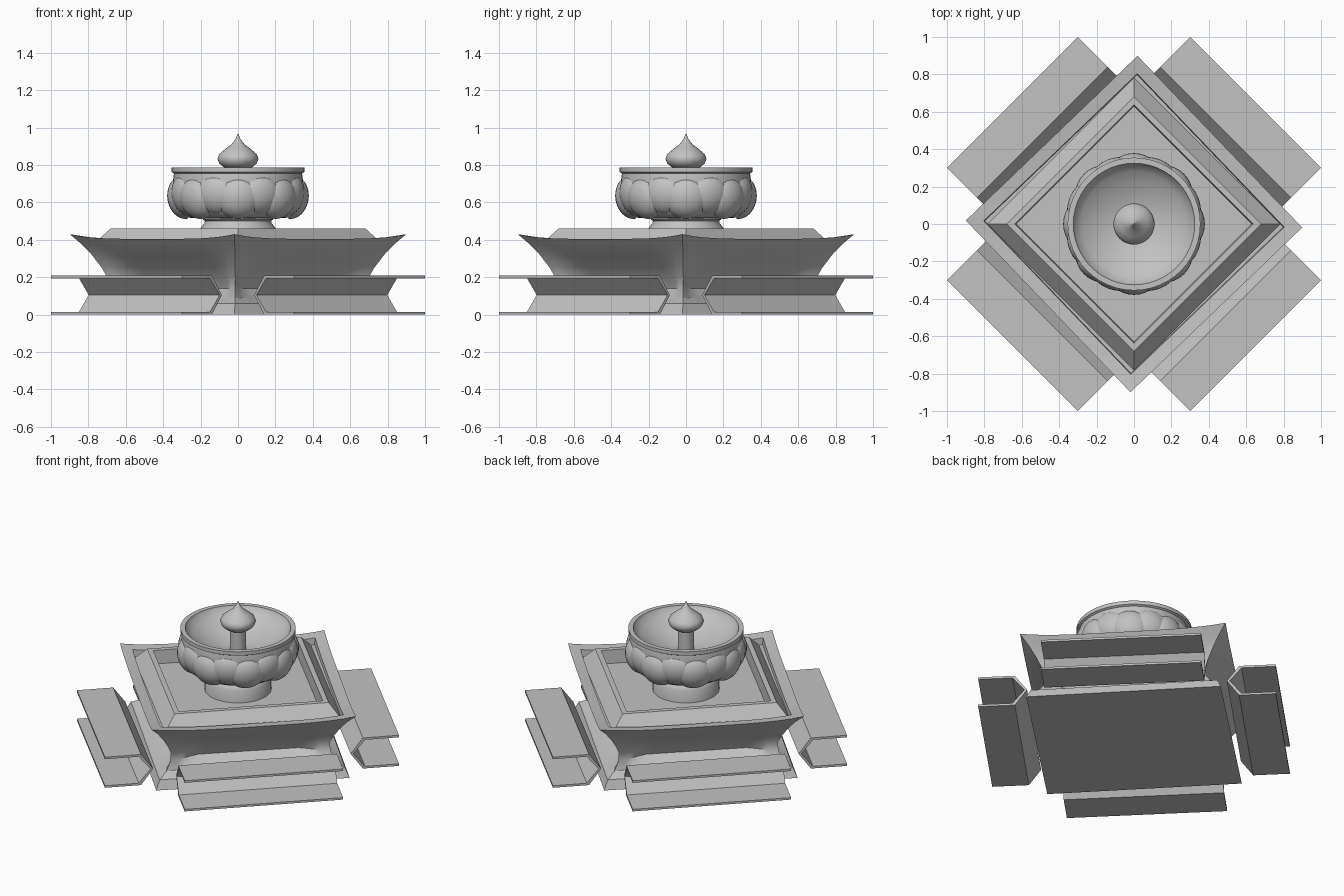
import bpy, bmesh, math
from mathutils import Matrix, Vector

if "Cube" in bpy.data.objects:
    bpy.data.objects.remove(bpy.data.objects["Cube"], do_unlink=True)

stone = bpy.data.materials.new("grey_stone")
stone.use_nodes = True
stone.diffuse_color = (0.54, 0.54, 0.54, 1)
bsdf = next(n for n in stone.node_tree.nodes if n.type == "BSDF_PRINCIPLED")
bsdf.inputs["Base Color"].default_value = stone.diffuse_color


def finish(name, bm, matrix=Matrix(), angle=None):
    """Turn a bmesh into a stone object, optionally smooth shaded."""
    bmesh.ops.transform(bm, matrix=matrix, verts=bm.verts)
    bmesh.ops.recalc_face_normals(bm, faces=bm.faces)
    mesh = bpy.data.meshes.new(name)
    bm.to_mesh(mesh)
    bm.free()
    mesh.materials.append(stone)
    obj = bpy.data.objects.new(name, mesh)
    bpy.context.collection.objects.link(obj)
    if angle:
        bpy.ops.object.select_all(action="DESELECT")
        obj.select_set(True)
        bpy.context.view_layer.objects.active = obj
        bpy.ops.object.shade_smooth_by_angle(angle=math.radians(angle))


def loft(rings):
    """Skin a list of equal point rings and cap both ends."""
    bm = bmesh.new()
    loops = [[bm.verts.new(p) for p in ring] for ring in rings]
    count = len(loops[0])
    bm.faces.new(loops[0])
    bm.faces.new(loops[-1])
    for a, b in zip(loops, loops[1:]):
        for i in range(count):
            j = (i + 1) % count
            bm.faces.new((a[i], a[j], b[j], b[i]))
    return bm


def circle(r, z, steps=48):
    return [(r * math.cos(math.tau * i / steps), r * math.sin(math.tau * i / steps), z)
            for i in range(steps)]


def square(half, z, recess=0, sag=0, steps=16):
    """Square ring whose sides may sink inwards and dip in the middle."""
    points = []
    for side in range(4):
        turn = Matrix.Rotation(side * math.pi / 2, 3, "Z")
        for i in range(steps):
            t = 2 * i / steps - 1
            depth = half - recess * min(1, (1 - abs(t)) / 0.35)
            points.append(turn @ Vector((t * half, -depth, z - sag * (1 - t ** 4))))
    return points


def lathe(name, profile, angle=35):
    finish(name, loft([circle(r, z) for r, z in profile]), angle=angle)


diagonal = Matrix.Rotation(math.pi / 4, 4, "Z")
twisted = Matrix.Rotation(math.radians(43.8), 4, "Z")

# Square foot slab
finish("base_slab", loft([square(0.602, 0, steps=1), square(0.578, 0.06, steps=1)]), twisted)

# Flared basin body with a dipped rim and a gutter inside it
basin = [(0.575, 0.06, 0, 0), (0.53, 0.09, 0.05, 0), (0.5, 0.14, 0.085, 0),
         (0.495, 0.2, 0.055, 0), (0.515, 0.25, 0.03, 0), (0.553, 0.32, 0.003, 0.005),
         (0.59, 0.375, -0.01, 0.012), (0.636, 0.43, 0, 0.025),
         (0.568, 0.415, 0, 0.018), (0.564, 0.37, 0, 0)]
finish("basin", loft([square(*ring) for ring in basin]), twisted, angle=30)

# Bevelled coping frame and pool floor
coping = [(0.556, 0.365), (0.482, 0.46), (0.45, 0.46), (0.443, 0.34)]
finish("coping", loft([square(h, z, steps=1) for h, z in coping]), diagonal)

# Four benches: a V-backed channel opening outwards
section = [(0.919, 0), (0.693, 0), (0.617, 0.105), (0.693, 0.208), (0.919, 0.208),
           (0.919, 0.194), (0.707, 0.194), (0.634, 0.105), (0.707, 0.014), (0.919, 0.014)]
for i, place in enumerate(("back_left", "back_right", "front_right", "front_left")):
    ends = [[(d, s, z) for d, z in section] for s in (-0.495, 0.495)]
    turn = Matrix.Rotation(i * math.pi / 2, 4, "Z") @ diagonal
    finish("bench_" + place, loft(ends), turn)

# Round pedestal under the bowl
lathe("pedestal", [(0.205, 0.33), (0.205, 0.455), (0.195, 0.47), (0.18, 0.488),
                   (0.177, 0.5), (0.187, 0.508), (0.187, 0.53)])

# Open bowl with a plain lip
lathe("bowl", [(0.18, 0.513), (0.275, 0.519), (0.315, 0.545), (0.335, 0.59), (0.346, 0.65),
               (0.349, 0.71), (0.342, 0.755), (0.355, 0.762), (0.355, 0.787), (0.325, 0.787),
               (0.318, 0.768), (0.28, 0.735), (0.22, 0.7), (0.14, 0.665), (0.05, 0.645)])

# Lotus petals around the bowl: a front row and a taller row behind
for i in range(16):
    front = i % 2 == 0
    bm = bmesh.new()
    bmesh.ops.create_uvsphere(bm, u_segments=24, v_segments=16, radius=1)
    # Keep only the outward half so nothing shows inside the bowl
    bmesh.ops.bisect_plane(bm, geom=bm.verts[:] + bm.edges[:] + bm.faces[:],
                           plane_co=(0, 0, 0), plane_no=(1, 0, 0), clear_inner=True)
    size = (0.09, 0.125, 0.116) if front else (0.08, 0.125, 0.11)
    centre = (0.288, 0, 0.627) if front else (0.291, 0, 0.643)
    place = (Matrix.Rotation(i * math.pi / 8, 4, "Z") @ Matrix.Translation(centre)
             @ Matrix.Rotation(math.radians(9), 4, "Y") @ Matrix.Diagonal((*size, 1)))
    finish(("front_petal_" if front else "back_petal_") + str(i // 2 + 1), bm, place, angle=60)

# Spout stem with a pointed bud
lathe("spout_stem", [(0.05, 0.63), (0.05, 0.8)])
lathe("spout_bud", [(0.05, 0.782), (0.075, 0.787), (0.1, 0.808), (0.11, 0.834), (0.1, 0.858),
                    (0.07, 0.884), (0.035, 0.911), (0.014, 0.938), (0.002, 0.967)], angle=60)
